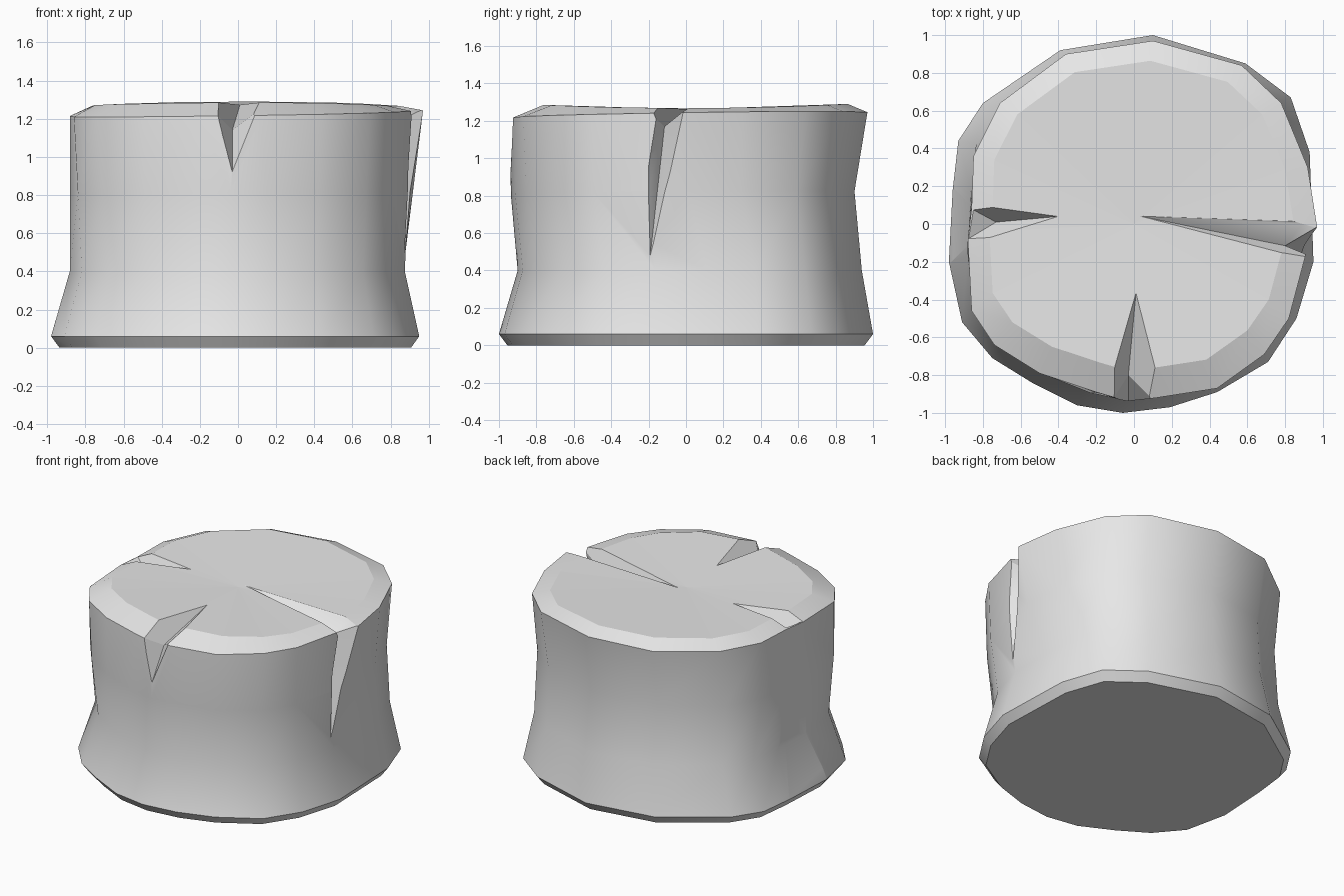
import bpy
import bmesh
from mathutils import Vector

old = bpy.data.objects.get("Cube")
if old:
    bpy.data.objects.remove(old, do_unlink=True)

# One plain grey material
grey = bpy.data.materials.new("plain_grey")
grey.use_nodes = True
grey.diffuse_color = (0.8, 0.8, 0.8, 1)
grey.node_tree.nodes["Principled BSDF"].inputs["Base Color"].default_value = grey.diffuse_color

# Irregular outlines, counterclockwise from the back
BASE = [(.1, 1), (-.39, .92), (-.8, .64), (-.93, .44), (-.96, .18),
        (-.98, -.2), (-.91, -.52), (-.75, -.71), (-.54, -.84), (-.3, -.96),
        (-.06, -1), (.19, -.97), (.44, -.89), (.71, -.73), (.86, -.5),
        (.95, -.2), (.94, .1), (.93, .38), (.83, .67), (.59, .85)]
RIM = [(.1, .97), (-.36, .9), (-.71, .64), (-.85, .36), (-.86, .08),
       (-.88, -.08), (-.86, -.46), (-.74, -.64), (-.5, -.79), (-.2, -.89),
       (-.03, -.94), (.12, -.92), (.44, -.87), (.69, -.69), (.82, -.5),
       (.91, -.16), (.97, -.02), (.92, .3), (.78, .64), (.57, .84)]


def mesh_object(name, bm):
    mesh = bpy.data.meshes.new(name)
    bmesh.ops.recalc_face_normals(bm, faces=bm.faces[:])
    bm.to_mesh(mesh)
    bm.free()
    obj = bpy.data.objects.new(name, mesh)
    bpy.context.collection.objects.link(obj)
    return obj


def build_stump():
    """Loft flared base, waist, belly, rim and chamfered top."""
    bm = bmesh.new()
    base = [Vector((x, y, .06)) for x, y in BASE]
    rim = [Vector((x, y, 1.23 + .015 * (x + y))) for x, y in RIM]
    foot = [Vector((p.x * .955, p.y * .955, 0)) for p in base]
    waist = [Vector((p.x * .91 + .01, p.y * .92 + .02, .4)) for p in base]
    belly = [w.lerp(r, .5) for w, r in zip(waist, rim)]
    for p in belly:
        p.y = p.y * .98 - .035
    cap = [Vector((p.x * .87, p.y * .86 + .03, 0)) for p in rim]
    for p in cap:
        p.z = 1.268 + .03 * p.y ** 2
    rings = [[bm.verts.new(p) for p in ring]
             for ring in (foot, base, waist, belly, rim, cap)]
    centre = bm.verts.new((0, 0, 1.262))
    count = len(BASE)
    for i in range(count):
        j = (i + 1) % count
        for low, high in zip(rings, rings[1:]):
            bm.faces.new((low[i], low[j], high[j], high[i]))
        bm.faces.new((rings[-1][i], rings[-1][j], centre))
    bm.faces.new(rings[0])
    return mesh_object("stump", bm)


def cut_hull(body, name, points):
    """Subtract the convex hull of a few points."""
    bm = bmesh.new()
    for p in points:
        bm.verts.new(p)
    bmesh.ops.convex_hull(bm, input=bm.verts[:])
    cutter = mesh_object(name, bm)
    cutter.hide_render = True
    cut = body.modifiers.new(name, "BOOLEAN")
    cut.operation = "DIFFERENCE"
    cut.solver = "EXACT"
    cut.object = cutter
    bpy.context.view_layer.objects.active = body
    bpy.ops.object.modifier_apply(modifier=cut.name)
    bpy.data.objects.remove(cutter, do_unlink=True)


def cut_crack(body, name, valley, tip, lips, side_points):
    """Cut a wedge across the top, then one running down the side."""
    deepest = Vector(valley)
    tip_ray = Vector(tip) - deepest
    lip_rays = [Vector(p) - deepest for p in lips]
    side_rays = [Vector(p) - deepest for p in side_points]
    cut_hull(body, name + "_top", [deepest] +
             [deepest + ray * 3 for ray in [tip_ray] + lip_rays])
    overlap = deepest + lip_rays[0] * .5 + lip_rays[1] * .5 + tip_ray * .05
    cut_hull(body, name + "_side", [deepest, overlap] +
             [deepest + ray * 1.3 for ray in lip_rays] +
             [deepest + ray * 1.03 for ray in side_rays])


stump = build_stump()
stump.data.materials.append(grey)

# Long crack on the left side, ending above the flare
cut_crack(stump, "left_crack", (.8, -.115, 1.17), (.04, .04, 1.262),
          [(.97, -.015, 1.25), (.91, -.16, 1.21)],
          [(.96, -.075, .84), (.88, -.2, .4), (.94, -.245, .84)])

# Short crack at the front
cut_crack(stump, "front_crack", (-.03, -.8, 1.14), (.01, -.37, 1.272),
          [(-.1, -.91, 1.21), (.09, -.92, 1.23)], [(-.03, -.945, .91)])

# Full height split on the right side
cut_crack(stump, "right_split", (-.73, .01, 1.14), (-.4, .04, 1.266),
          [(-.86, .08, 1.23), (-.88, -.08, 1.22)],
          [(-.98, .21, -.05), (-.85, -.01, -.05), (-1, -.23, -.05)])

# Smooth bark with crisp rims, and a flat top and bottom
bpy.ops.object.select_all(action="DESELECT")
stump.select_set(True)
bpy.context.view_layer.objects.active = stump
bpy.ops.object.shade_smooth_by_angle(angle=.6)
for face in stump.data.polygons:
    if abs(face.normal.z) > .985:
        face.use_smooth = False
